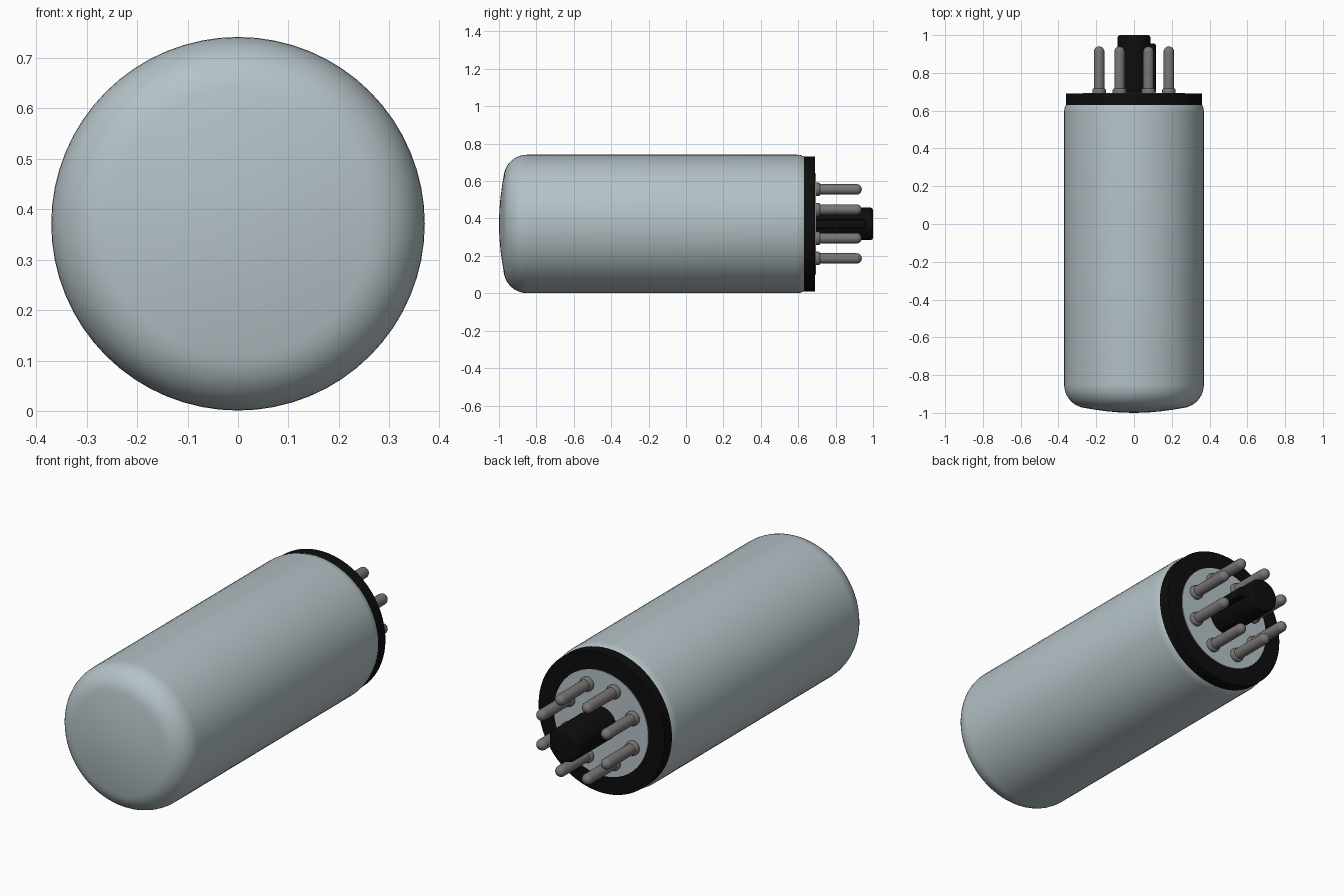
import bpy, bmesh, math
from mathutils import Matrix, Vector

cube = bpy.data.objects.get("Cube")
if cube:
    bpy.data.objects.remove(cube, do_unlink=True)

AXIS_Z = 0.371  # height of the tube's axis, which runs along y


def make_material(name, rgb, rough):
    m = bpy.data.materials.new(name)
    m.use_nodes = True
    m.diffuse_color = (*rgb, 1)
    b = m.node_tree.nodes["Principled BSDF"]
    b.inputs["Base Color"].default_value = (*rgb, 1)
    b.inputs["Roughness"].default_value = rough
    return m


shell_grey = make_material("pale blue grey", (0.46, 0.54, 0.57), 0.4)
black = make_material("black", (0.004, 0.004, 0.004), 0.5)
metal = make_material("pin grey", (0.19, 0.18, 0.178), 0.4)


def arc(radius, cx, cy, start, end, steps):
    """Points (r, y) on an arc, angles in degrees."""
    angles = [math.radians(start + (end - start) * i / steps) for i in range(steps + 1)]
    return [(cx + radius * math.cos(a), cy + radius * math.sin(a)) for a in angles]


def lathe(name, profile, mat, x=0.0, z=0.0, segments=64, closed=False, angle=35):
    """Revolve an (r, y) profile about the y direction at offset x, z from the axis."""
    bm = bmesh.new()
    verts = [bm.verts.new((r, y, 0)) for r, y in profile]
    pairs = list(zip(verts, verts[1:]))
    if closed:
        pairs.append((verts[-1], verts[0]))
    edges = [bm.edges.new(p) for p in pairs]
    bmesh.ops.spin(bm, geom=verts + edges, cent=(0, 0, 0), axis=(0, 1, 0),
                   angle=math.tau, steps=segments, use_merge=False)
    bmesh.ops.remove_doubles(bm, verts=bm.verts, dist=1e-5)
    bmesh.ops.recalc_face_normals(bm, faces=bm.faces)
    return finish(name, bm, mat, (x, 0, AXIS_Z + z), angle)


def finish(name, bm, mat, location, angle=35):
    me = bpy.data.meshes.new(name)
    bm.to_mesh(me)
    bm.free()
    ob = bpy.data.objects.new(name, me)
    bpy.context.collection.objects.link(ob)
    ob.location = location
    me.materials.append(mat)
    bpy.ops.object.select_all(action="DESELECT")
    ob.select_set(True)
    bpy.context.view_layer.objects.active = ob
    bpy.ops.object.shade_smooth_by_angle(angle=math.radians(angle))
    return ob


# Shell: gently domed front, rounded rim, straight wall, slight rear shoulder
dome = [(0, -1.0), (0.07, -0.998), (0.14, -0.992), (0.20, -0.984)]
rim = arc(0.125, 0.245, -0.850, -82, 0, 10)
shoulder = [(0.37, 0.595), (0.368, 0.612), (0.361, 0.63), (0.355, 0.632), (0, 0.632)]
lathe("shell", dome + rim + shoulder, shell_grey)

# Black base ring around a pale centre disc
lathe("base_ring", [(0.27, 0.63), (0.361, 0.63), (0.361, 0.69), (0.27, 0.69)],
      black, closed=True)
lathe("base_disc", [(0, 0.633), (0.27, 0.633), (0.27, 0.694), (0, 0.694)], shell_grey)

# Central locating post with a side key
lathe("locating_post", [(0, 0.69), (0.087, 0.69)]
      + arc(0.015, 0.072, 0.985, 0, 90, 4) + [(0, 1.0)], black, segments=32)
bm = bmesh.new()
bmesh.ops.create_cube(bm, size=1, matrix=Matrix.Translation((0.083, 0.8225, 0))
                      @ Matrix.Diagonal((0.066, 0.265, 0.05, 1)))
outer = [e for e in bm.edges if all(v.co.x > 0.1 for v in e.verts)]
bmesh.ops.bevel(bm, geom=outer, offset=0.01, segments=2, profile=0.5, affect="EDGES")
finish("locating_key", bm, black, (0, 0, AXIS_Z))

# Eight pins with collars, set in a circle
pin_profile = ([(0, 0.69), (0.036, 0.69), (0.036, 0.709)]
               + arc(0.008, 0.028, 0.709, 0, 90, 3)
               + [(0.028, 0.717)]
               + arc(0.028, 0, 0.912, 0, 90, 6))
for i in range(8):
    a = math.radians(22.5 + 45 * i)
    lathe(f"pin_{i + 1}", pin_profile, metal, 0.2 * math.cos(a), 0.2 * math.sin(a),
          segments=20)
